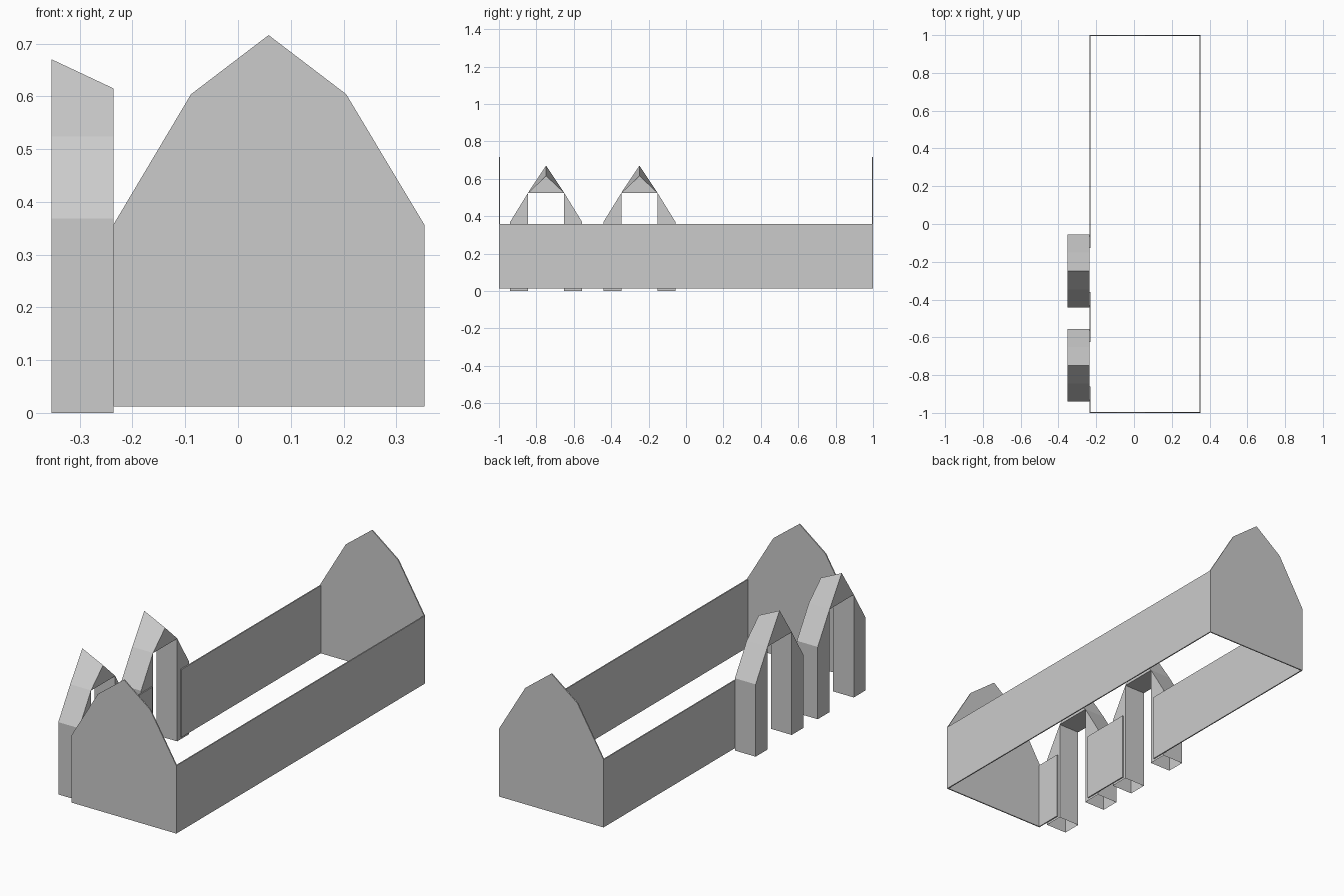
import bpy

if "Cube" in bpy.data.objects:
    bpy.data.objects.remove(bpy.data.objects["Cube"])

X0, X1 = -0.236, 0.353      # hall sides
Z0, EAVE = 0.012, 0.357     # wall bottom and top
T = 0.006                   # wall thickness


def make_object(name, verts, faces):
    mesh = bpy.data.meshes.new(name)
    mesh.from_pydata(verts, [], faces)
    mesh.update()
    obj = bpy.data.objects.new(name, mesh)
    bpy.context.collection.objects.link(obj)
    return obj


def prism(name, front, back, skip=()):
    """Join two matching outlines; skip lists open side edges."""
    n = len(front)
    faces = [tuple(range(n)), tuple(reversed(range(n, 2 * n)))]
    faces += [(i, n + i, n + (i + 1) % n, (i + 1) % n)
              for i in range(n) if i not in skip]
    return make_object(name, front + back, faces)


def wall(name, xa, xb, ya, yb):
    outline = [(ya, Z0), (yb, Z0), (yb, EAVE), (ya, EAVE)]
    return prism(name, [(xb, y, z) for y, z in outline],
                 [(xa, y, z) for y, z in outline])


# Gable end walls with a two-slope top
gable = [(X0, Z0), (X1, Z0), (X1, EAVE), (0.205, 0.604),
         (0.058, 0.716), (-0.089, 0.604), (X0, EAVE)]
for name, ya, yb in (("front_gable", -1, -1 + T), ("back_gable", 1 - T, 1)):
    prism(name, [(x, ya, z) for x, z in gable], [(x, yb, z) for x, z in gable])

# Long side walls; the left one has two doorways
wall("right_wall", X1 - T, X1, -1 + T, 1 - T)
for i, (ya, yb) in enumerate([(-1 + T, -0.859), (-0.626, -0.36), (-0.127, 1 - T)]):
    wall(f"left_wall_{i + 1}", X0, X0 + T, ya, yb)

# Porches: arch outline extruded outward, ridge rising away from the hall
W, D = 0.193, 0.097
for i, cy in enumerate((-0.748, -0.249)):
    def outline(x, ridge):
        pts = [(-W, 0), (-D, 0), (-D, 0.523), (D, 0.523), (D, 0), (W, 0),
               (W, 0.368), (D, 0.524), (0, ridge), (-D, 0.524), (-W, 0.368)]
        return [(x, cy + y, z) for y, z in pts]
    # leg bottoms (edges 0 and 4) stay open
    porch = prism(f"porch_{i + 1}", outline(X0, 0.615), outline(-0.353, 0.67), skip=(0, 4))
